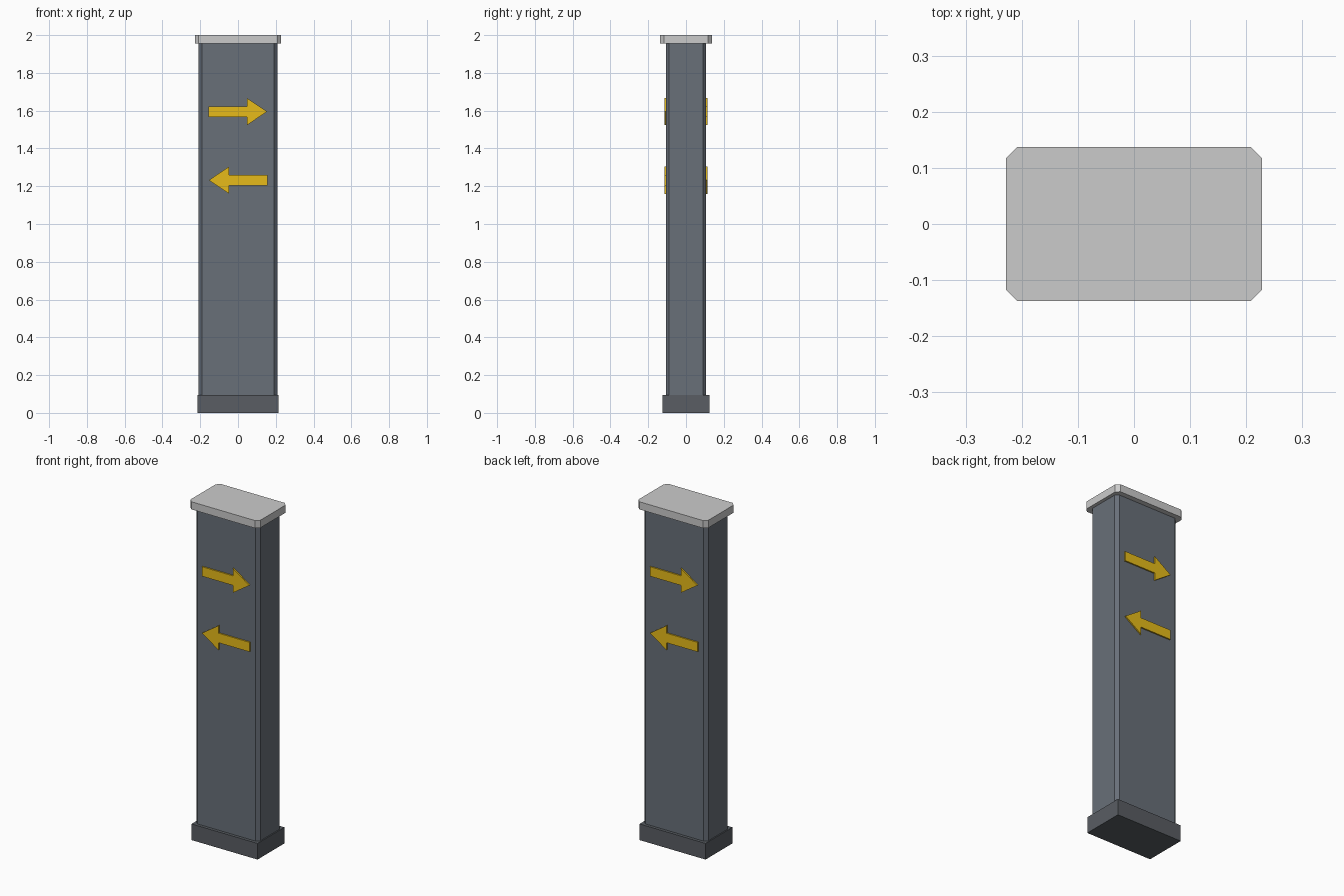
import bpy, bmesh
from math import pi
from mathutils import Matrix

if "Cube" in bpy.data.objects:
    bpy.data.objects.remove(bpy.data.objects["Cube"])


def material(name, rgb):
    m = bpy.data.materials.new(name)
    m.diffuse_color = (*rgb, 1)
    m.use_nodes = True
    m.node_tree.nodes["Principled BSDF"].inputs["Base Color"].default_value = m.diffuse_color
    return m


def prism(name, outline, z0, z1, mat, matrix=Matrix()):
    """Extrude a 2D outline from z0 to z1, then place it with matrix."""
    bm = bmesh.new()
    face = bm.faces.new([bm.verts.new((x, y, z0)) for x, y in outline])
    ext = bmesh.ops.extrude_face_region(bm, geom=[face])
    verts = [v for v in ext["geom"] if isinstance(v, bmesh.types.BMVert)]
    bmesh.ops.translate(bm, verts=verts, vec=(0, 0, z1 - z0))
    bmesh.ops.recalc_face_normals(bm, faces=bm.faces)
    bm.transform(matrix)
    me = bpy.data.meshes.new(name)
    bm.to_mesh(me)
    bm.free()
    me.materials.append(mat)
    ob = bpy.data.objects.new(name, me)
    bpy.context.collection.objects.link(ob)
    return ob


def chamfered(x, y, c):
    """Rectangle of half sizes x, y with corners cut by c."""
    return [(x, y - c), (x - c, y), (c - x, y), (-x, y - c),
            (-x, c - y), (c - x, -y), (x - c, -y), (x, c - y)]


dark = material("dark_grey", (0.10, 0.11, 0.125))
slate = material("slate_grey", (0.14, 0.16, 0.19))
pale = material("pale_grey", (0.55, 0.57, 0.58))
yellow = material("yellow", (0.80, 0.50, 0.01))

# Plinth, column and cap
rect = [(0.215, 0.125), (-0.215, 0.125), (-0.215, -0.125), (0.215, -0.125)]
prism("base", rect, 0, 0.095, dark)
prism("column", chamfered(0.208, 0.107, 0.018), 0.095, 1.955, slate)
prism("cap", chamfered(0.228, 0.137, 0.02), 1.955, 2.0, pale)

# Raised arrows, a right and a left one on both broad faces
arrow = [(-0.155, -0.028), (0.047, -0.028), (0.047, -0.072), (0.154, 0),
         (0.047, 0.072), (0.047, 0.028), (-0.155, 0.028)]
for side, turn in (("front", 0), ("back", pi)):
    for way, z, flip in (("right", 1.595, 0), ("left", 1.232, pi)):
        place = (Matrix.Rotation(turn, 4, "Z") @ Matrix.Translation((0, 0, z))
                 @ Matrix.Rotation(pi / 2, 4, "X") @ Matrix.Rotation(flip, 4, "Z"))
        prism(f"{side}_{way}_arrow", arrow, 0.105, 0.115, yellow, place)
